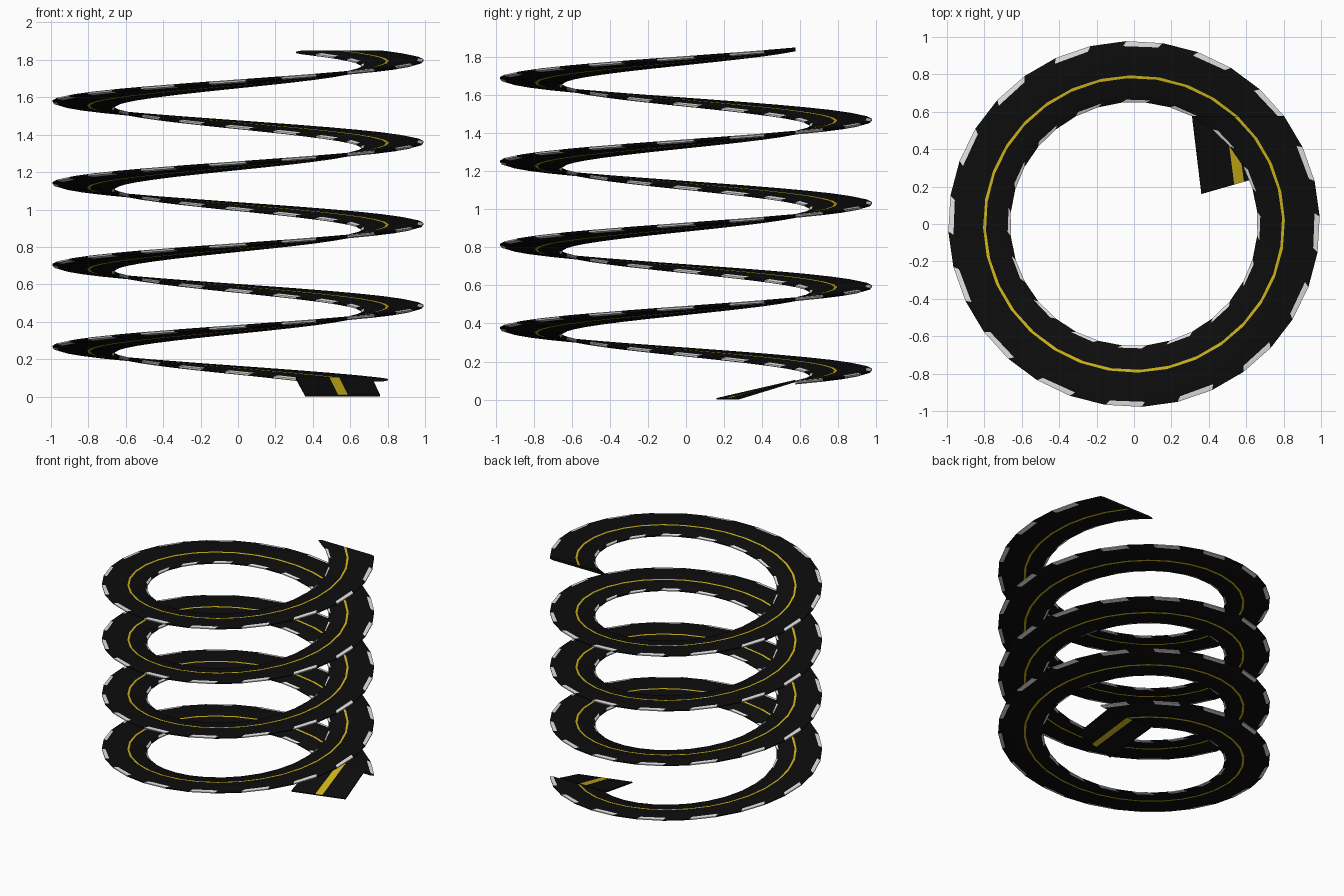
import bpy, bmesh, math

if "Cube" in bpy.data.objects:
    bpy.data.objects.remove(bpy.data.objects["Cube"])


def material(name, rgb):
    m = bpy.data.materials.new(name)
    m.use_nodes = True
    m.diffuse_color = (*rgb, 1)
    m.node_tree.nodes["Principled BSDF"].inputs["Base Color"].default_value = (*rgb, 1)
    return m


MATS = [material("asphalt black", (0.004, 0.004, 0.004)),
        material("line yellow", (0.62, 0.46, 0.01)),
        material("kerb white", (0.75, 0.75, 0.75))]
ASPHALT, YELLOW, WHITE = range(3)

TURNS, STEPS, PITCH = 4, 32, 0.4375
START_Y, START_Z, THICK, SQUASH = 0.585, 0.1, 0.02, 0.985


def sweep(name, rings, paint):
    """Skin closed cross-sections; paint(segment, side) gives each face colour."""
    bm = bmesh.new()
    loops = [[bm.verts.new(p) for p in ring] for ring in rings]
    n = len(loops[0])
    for s, (a, b) in enumerate(zip(loops, loops[1:])):
        for i in range(n):
            j = (i + 1) % n
            bm.faces.new((a[i], a[j], b[j], b[i])).material_index = paint(s, i)
    bm.faces.new(loops[0])
    bm.faces.new(loops[-1])
    bmesh.ops.recalc_face_normals(bm, faces=bm.faces)
    mesh = bpy.data.meshes.new(name)
    bm.to_mesh(mesh)
    bm.free()
    for m in MATS:
        mesh.materials.append(m)
    ob = bpy.data.objects.new(name, mesh)
    bpy.context.collection.objects.link(ob)
    bpy.ops.object.select_all(action="DESELECT")
    bpy.context.view_layer.objects.active = ob
    ob.select_set(True)
    bpy.ops.object.shade_smooth_by_angle(angle=math.radians(30))


# Spiral road: a flat section set off from the radius, screwed upwards
top = [(0.31, -0.006), (0.34, 0), (0.534, 0), (0.556, 0), (0.77, 0), (0.803, -0.006)]
bottom = [(x, -THICK - z) for x, z in reversed(top)]
section = top + bottom


def station(k):
    a = k * math.tau / STEPS
    c, s = math.cos(a), math.sin(a)
    lift = START_Z + PITCH * k / STEPS
    return [(x * c - START_Y * s, SQUASH * (x * s + START_Y * c), z + lift)
            for x, z in section]


def road_paint(segment, side):
    if side in (2, 8):
        return YELLOW
    if side in (0, 4, 5, 6, 10, 11) and segment % 2 == 0:
        return WHITE
    return ASPHALT


sweep("spiral_road", [station(k) for k in range(TURNS * STEPS + 1)], road_paint)

# Entry ramp from the ground up to the first section
STRIPS = (0, 0.44, 0.57, 1)


def ramp_end(p, q, z, thick):
    pts = [(p[0] + (q[0] - p[0]) * t, p[1] + (q[1] - p[1]) * t) for t in STRIPS]
    return [(*v, z) for v in pts] + [(*v, z - thick) for v in reversed(pts)]


sweep("entry_ramp",
      [ramp_end((0.36, 0.16), (0.76, 0.275), 0.008, 0.008),
       ramp_end((0.31, 0.575), (0.715, 0.575), 0.104, 0.012)],
      lambda segment, side: YELLOW if side in (1, 5) else ASPHALT)
